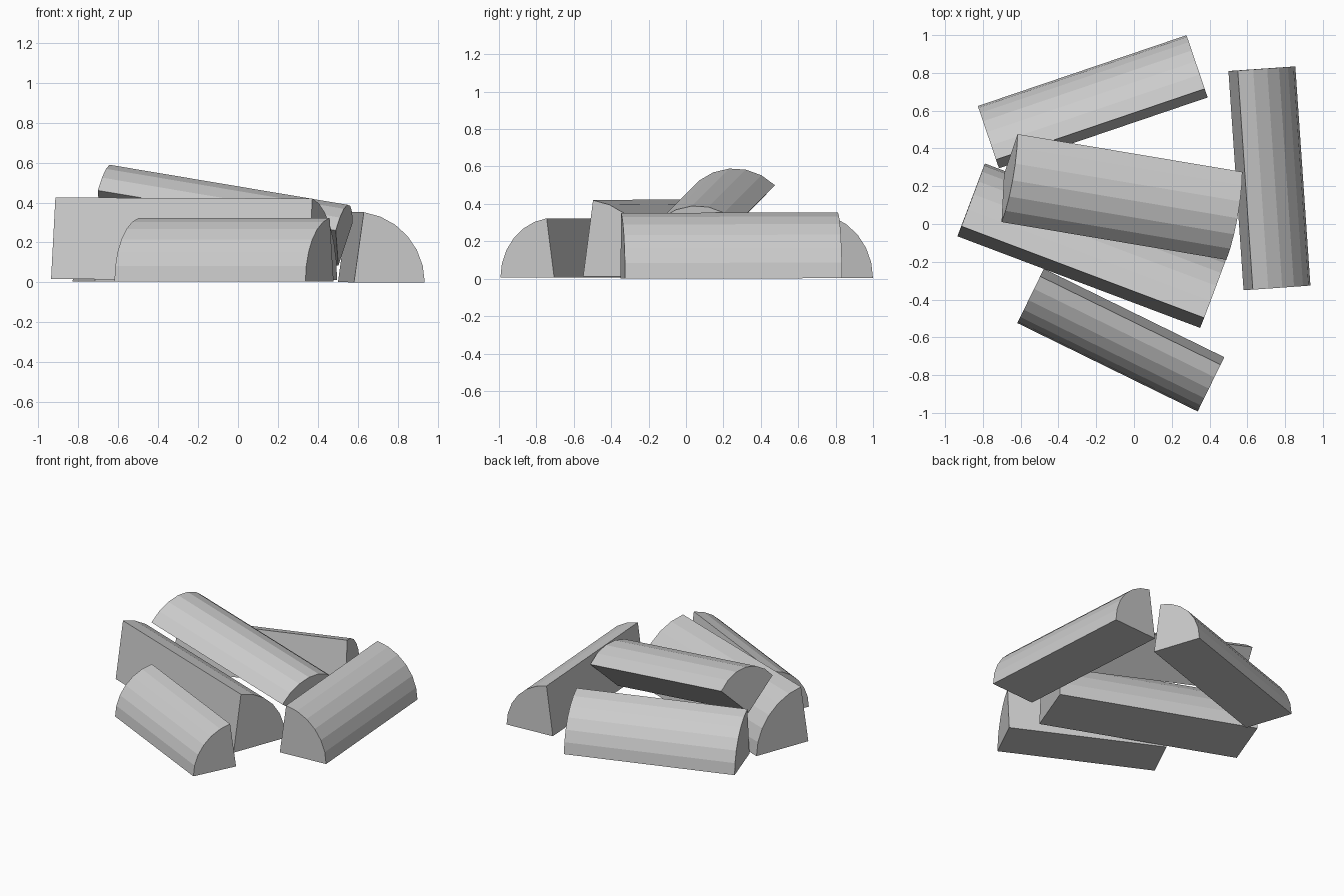
import bpy, bmesh, math
from mathutils import Vector

if "Cube" in bpy.data.objects:
    bpy.data.objects.remove(bpy.data.objects["Cube"])


def split_log(name, start, end, radius, a0, a1, sides=6):
    """Split log: a pie-slice section run along its sharp edge from start to end."""
    start, end = Vector(start), Vector(end)
    along = (end - start).normalized()
    left = Vector((0, 0, 1)).cross(along).normalized()
    up = along.cross(left)
    section = [Vector((0, 0, 0))]
    for i in range(sides + 1):
        t = math.radians(a0 + (a1 - a0) * i / sides)
        section.append(radius * (math.cos(t) * left + math.sin(t) * up))

    bm = bmesh.new()
    face = bm.faces.new([bm.verts.new(start + p) for p in section])
    ext = bmesh.ops.extrude_face_region(bm, geom=[face], use_keep_orig=True)
    moved = [g for g in ext["geom"] if isinstance(g, bmesh.types.BMVert)]
    bmesh.ops.translate(bm, verts=moved, vec=end - start)
    bmesh.ops.recalc_face_normals(bm, faces=bm.faces)
    mesh = bpy.data.meshes.new(name)
    bm.to_mesh(mesh)
    bm.free()
    obj = bpy.data.objects.new(name, mesh)
    bpy.context.collection.objects.link(obj)
    return obj


# Four logs lying flat on the ground
split_log("right_log", (0.50, 0.81, 0.003), (0.58, -0.35, 0.0), 0.355, 0, 82)
split_log("back_log", (-0.715, 0.295, 0.005), (0.39, 0.67, 0.005), 0.348, 0, 82)
split_log("middle_log", (-0.935, -0.065, 0.017), (0.35, -0.55, 0.012), 0.412, 0, 82)
split_log("front_log", (0.478, -0.705, 0.006), (-0.477, -0.237, 0.006), 0.32, 0, 82)

# Log resting on top, rolled onto its sharp edge and sloping down to the right
split_log("top_log", (-0.688, 0.265, 0.284), (0.502, 0.065, 0.084), 0.31, 44.8, 144.8)
